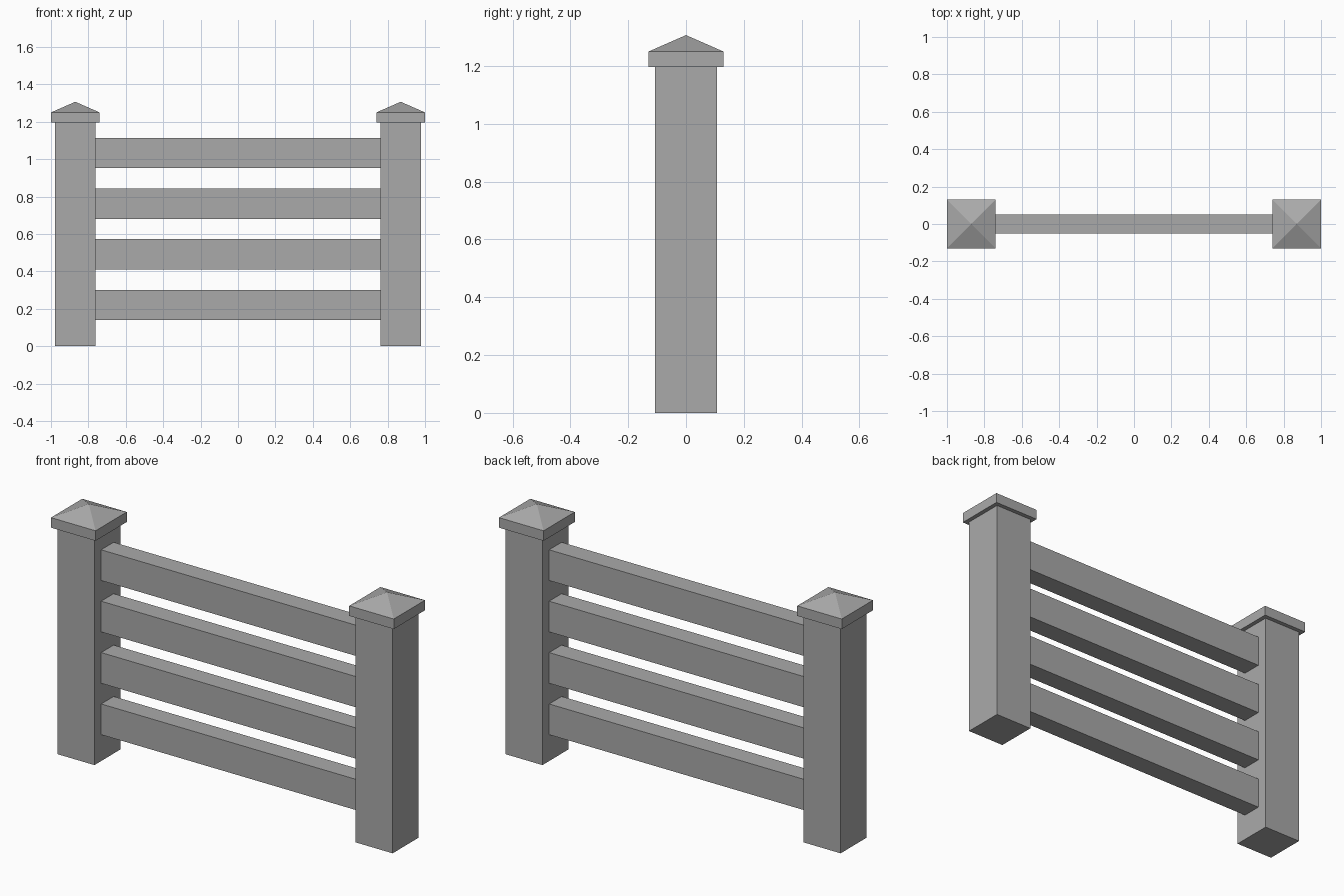
import bpy
import bmesh

cube = bpy.data.objects.get("Cube")
if cube:
    bpy.data.objects.remove(cube, do_unlink=True)

grey = bpy.data.materials.new("plain_grey")
grey.use_nodes = True
GREY = (0.4, 0.4, 0.4, 1)
grey.diffuse_color = GREY
grey.node_tree.nodes["Principled BSDF"].inputs["Base Color"].default_value = GREY


def add_box(name, x, size_x, size_y, bottom, top, peak=None):
    """Box standing on z = bottom; a peak turns its lid into a pyramid."""
    bm = bmesh.new()
    bmesh.ops.create_cube(bm, size=1)
    for v in bm.verts:
        v.co.x *= size_x
        v.co.y *= size_y
        v.co.z = top if v.co.z > 0 else bottom
    if peak:
        lid = [f for f in bm.faces if f.normal.z > 0.9 or
               all(v.co.z == top for v in f.verts)]
        fan = bmesh.ops.poke(bm, faces=lid)
        fan["verts"][0].co.z = peak
    bmesh.ops.recalc_face_normals(bm, faces=bm.faces)
    mesh = bpy.data.meshes.new(name)
    bm.to_mesh(mesh)
    bm.free()
    mesh.materials.append(grey)
    obj = bpy.data.objects.new(name, mesh)
    obj.location.x = x
    bpy.context.collection.objects.link(obj)
    return obj


# Posts with pyramid caps, the caps softly shaded
for side, x in (("left", 0.87), ("right", -0.87)):
    add_box(side + "_post", x, 0.216, 0.216, 0, 1.197)
    cap = add_box(side + "_post_cap", x, 0.26, 0.26, 1.197, 1.25, peak=1.307)
    bpy.ops.object.select_all(action="DESELECT")
    cap.select_set(True)
    bpy.context.view_layer.objects.active = cap
    bpy.ops.object.shade_smooth_by_angle()

# Four evenly spaced rails between the posts
for i in range(4):
    bottom = 0.139 + 0.271 * i
    add_box(f"rail_{i + 1}", 0, 1.524, 0.104, bottom, bottom + 0.162)
